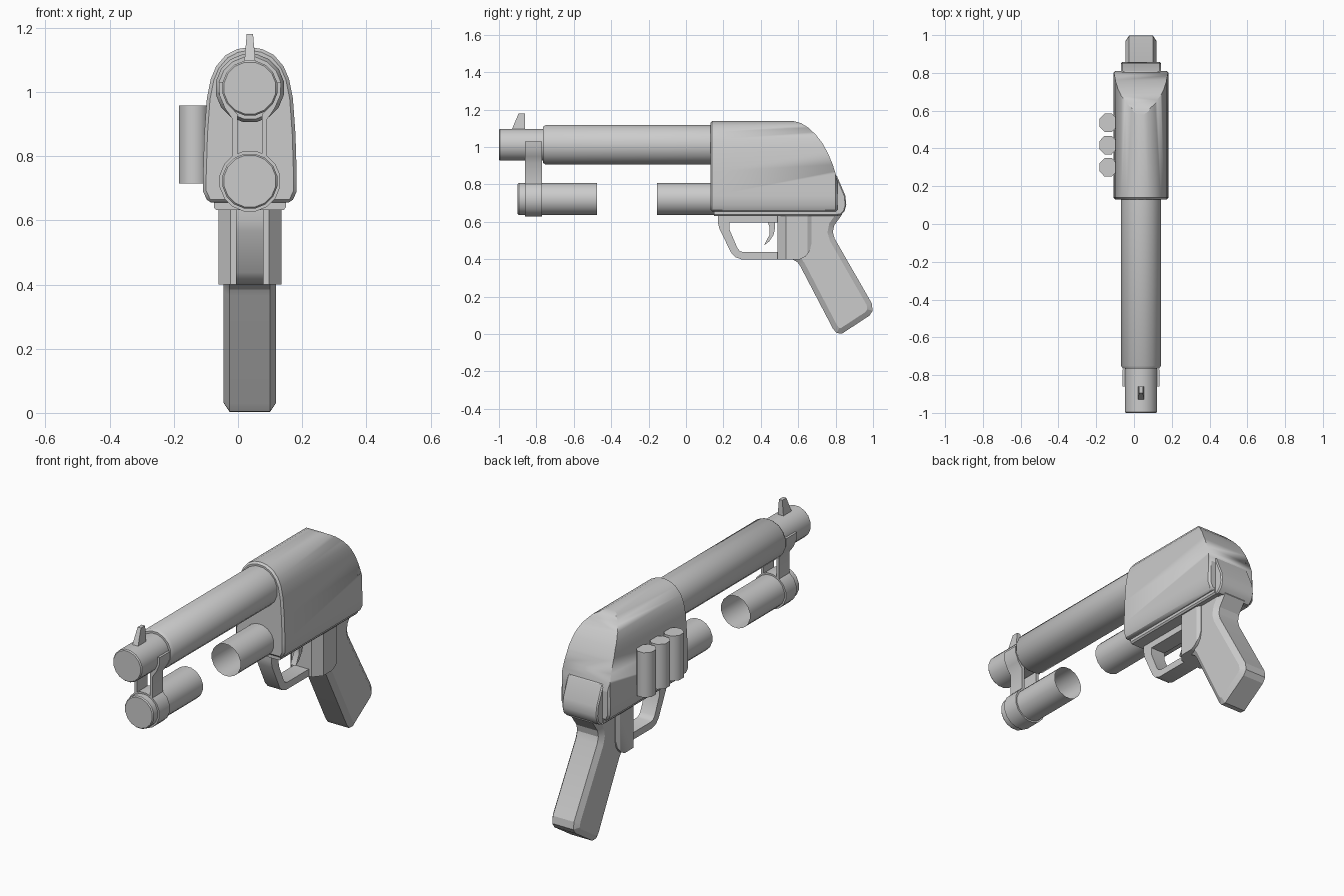
import bpy, bmesh, math
from mathutils import Vector, Matrix

if "Cube" in bpy.data.objects:
    bpy.data.objects.remove(bpy.data.objects["Cube"])

CX = 0.037  # centre line of the weapon
grey = bpy.data.materials.new("plain_grey")
grey.diffuse_color = (0.6, 0.6, 0.6, 1)
grey.use_nodes = True
grey.node_tree.nodes["Principled BSDF"].inputs["Base Color"].default_value = grey.diffuse_color


def finish(bm, name, smooth=35):
    bmesh.ops.recalc_face_normals(bm, faces=bm.faces)
    mesh = bpy.data.meshes.new(name)
    bm.to_mesh(mesh)
    bm.free()
    mesh.materials.append(grey)
    ob = bpy.data.objects.new(name, mesh)
    bpy.context.collection.objects.link(ob)
    bpy.context.view_layer.objects.active = ob
    for o in bpy.context.selected_objects:
        o.select_set(False)
    ob.select_set(True)
    bpy.ops.object.shade_smooth_by_angle(angle=math.radians(smooth))
    return ob


def prism(name, pts, axis, a, b, smooth=35):
    """Extrude a profile: axis x takes (y, z) points, y takes (x, z), z takes (x, y)."""
    place = {"x": lambda p, t: (CX + t, p[0], p[1]),
             "y": lambda p, t: (CX + p[0], t, p[1]),
             "z": lambda p, t: (CX + p[0], p[1], t)}[axis]
    bm = bmesh.new()
    f = bm.faces.new([bm.verts.new(place(p, a)) for p in pts])
    ext = bmesh.ops.extrude_face_region(bm, geom=[f])
    move = Vector(place((0, 0), b)) - Vector(place((0, 0), a))
    bmesh.ops.translate(bm, vec=move, verts=[v for v in ext["geom"] if isinstance(v, bmesh.types.BMVert)])
    return finish(bm, name, smooth)


def lathe(name, rings, z, sides=16, close=(True, True)):
    """Tube along y from (y, radius) rings."""
    bm = bmesh.new()
    loops = []
    for y, r in rings:
        loops.append([bm.verts.new((CX + r * math.cos(2 * math.pi * (i + .5) / sides), y,
                                    z + r * math.sin(2 * math.pi * (i + .5) / sides))) for i in range(sides)])
    for p, q in zip(loops, loops[1:]):
        for i in range(sides):
            j = (i + 1) % sides
            bm.faces.new((p[i], p[j], q[j], q[i]))
    for loop, do in zip((loops[0], loops[-1]), close):
        if do:
            bm.faces.new(loop)
    return finish(bm, name)


def apply_mod(ob, kind, **settings):
    m = ob.modifiers.new(kind, kind)
    for k, v in settings.items():
        setattr(m, k, v)
    bpy.context.view_layer.objects.active = ob
    bpy.ops.object.modifier_apply(modifier=m.name)


def mirrored(half):
    return half + [(-x, z) for x, z in reversed(half)]


# barrel, muzzle and lower tube
BZ, TZ = 1.012, 0.722
lathe("barrel", [(-0.765, 0.098), (-0.75, 0.108), (0.2, 0.108)], BZ)
lathe("muzzle", [(-1, 0.082), (-0.994, 0.087), (-0.74, 0.087)], BZ)
lathe("front_tube", [(-0.9, 0.082), (-0.894, 0.087), (-0.475, 0.087)], TZ, close=(True, False))
lathe("rear_tube", [(-0.155, 0.087), (0.2, 0.087)], TZ, close=(False, True))
lathe("tube_collar", [(-0.86, 0.086), (-0.86, 0.096), (-0.77, 0.096), (-0.77, 0.086)], TZ, close=(False, False))

# straps from the collar up around the muzzle
for side, name in ((-1, "left_strap"), (1, "right_strap")):
    outer = [(0.054, 0.79), (0.054, 0.915), (0.078, 0.95), (0.095, 0.99), (0.097, 1.03)]
    inner = [(0.08, 1.03), (0.08, 0.99), (0.062, 0.955), (0.038, 0.93), (0.038, 0.79)]
    prism(name, [(side * x, z) for x, z in outer + inner], "y", -0.86, -0.77)

# front sight
sight = prism("front_sight", [(-0.935, 1.085), (-0.895, 1.18), (-0.86, 1.18), (-0.86, 1.085)], "x", -0.018, 0.018)
for v in sight.data.vertices:
    if v.co.z > 1.1:
        v.co.x = CX + (v.co.x - CX) * 0.55

# receiver: rounded section intersected with the curved side outline
section = mirrored([(0.13, 0.655), (0.146, 0.69), (0.146, 0.74), (0.142, 0.87), (0.134, 0.98), (0.122, 1.04),
                    (0.105, 1.08), (0.075, 1.115), (0.04, 1.133), (0.012, 1.138)])
receiver = prism("receiver", section, "y", 0.13, 0.81)
apply_mod(receiver, "BEVEL", width=0.01, segments=1, angle_limit=math.radians(60))
outline = [(0.1, 0.6), (0.1, 1.2), (0.45, 1.2), (0.57, 1.14), (0.615, 1.128), (0.655, 1.103), (0.695, 1.065),
           (0.73, 1.02), (0.76, 0.965), (0.785, 0.905), (0.805, 0.84), (0.815, 0.79), (0.815, 0.6)]
cutter = prism("receiver_cutter", outline, "x", -0.3, 0.3)
apply_mod(receiver, "BOOLEAN", operation="INTERSECT", object=cutter, solver="EXACT")
bpy.data.objects.remove(cutter)

# ledge under the receiver
prism("receiver_ledge", mirrored([(0.105, 0.632), (0.112, 0.64), (0.112, 0.66)]), "y", 0.15, 0.81)

# tang behind the receiver
tang = prism("tang", [(0.7, 0.635), (0.825, 0.635), (0.848, 0.658), (0.857, 0.69), (0.852, 0.74), (0.805, 0.85),
                      (0.7, 0.85)], "x", -0.105, 0.105)
apply_mod(tang, "BEVEL", width=0.006, segments=1, angle_limit=math.radians(60))

# grip with chamfered sides
grip_pts = [(0.56, 0.405), (0.595, 0.385), (0.61, 0.365), (0.785, 0.03), (0.805, 0.005), (0.835, 0.003),
            (0.98, 0.098), (0.998, 0.125), (0.993, 0.165), (0.795, 0.51), (0.785, 0.545), (0.792, 0.58),
            (0.835, 0.64), (0.83, 0.68), (0.6, 0.68), (0.56, 0.5)]
bm = bmesh.new()
mid = [bm.verts.new((CX - 0.063, y, z)) for y, z in grip_pts]
f = bm.faces.new(mid)
ext = bmesh.ops.extrude_face_region(bm, geom=[f])
bmesh.ops.translate(bm, vec=(0.126, 0, 0), verts=[v for v in ext["geom"] if isinstance(v, bmesh.types.BMVert)])
bmesh.ops.recalc_face_normals(bm, faces=bm.faces)
caps = [f for f in bm.faces if len(f.verts) == len(grip_pts)]
for cap in caps:
    n = cap.normal.copy()
    bmesh.ops.inset_region(bm, faces=[cap], thickness=0.028, use_even_offset=True)
    bmesh.ops.translate(bm, vec=n * 0.019, verts=cap.verts[:])
finish(bm, "grip", 20)

# block behind the trigger, chamfered at the front and rounded at the back
block = mirrored([(0.06, 0.49), (0.098, 0.535), (0.098, 0.65), (0.085, 0.672)])
block_ob = prism("trigger_block", block, "z", 0.4, 0.64, 20)
rounding = prism("block_cutter", [(0.4, 0.3), (0.4, 0.7), (0.672, 0.7), (0.672, 0.49), (0.662, 0.445),
                                  (0.64, 0.415), (0.61, 0.4), (0.61, 0.398), (0.41, 0.398)], "x", -0.3, 0.3)
apply_mod(block_ob, "BOOLEAN", operation="INTERSECT", object=rounding, solver="EXACT")
bpy.data.objects.remove(rounding)

# trigger guard and trigger
prism("trigger_guard", [(0.5, 0.4), (0.295, 0.4), (0.262, 0.412), (0.24, 0.437), (0.178, 0.565), (0.17, 0.6),
                        (0.17, 0.64), (0.5, 0.64), (0.5, 0.597), (0.232, 0.597), (0.234, 0.555), (0.275, 0.46),
                        (0.287, 0.445), (0.305, 0.438), (0.5, 0.438)], "x", -0.043, 0.043)
prism("trigger", [(0.435, 0.605), (0.447, 0.57), (0.446, 0.53), (0.418, 0.475), (0.445, 0.495), (0.468, 0.53),
                  (0.476, 0.565), (0.476, 0.605)], "x", -0.016, 0.016)

# three spare shells on the left side
for i, y in enumerate((0.3, 0.418, 0.536)):
    ring = [(-0.174 + 0.05 * math.cos(math.pi * (k + .5) / 4), y + 0.053 * math.sin(math.pi * (k + .5) / 4))
            for k in range(8)]
    prism("shell_%d" % (i + 1), ring, "z", 0.715, 0.957, 50)
